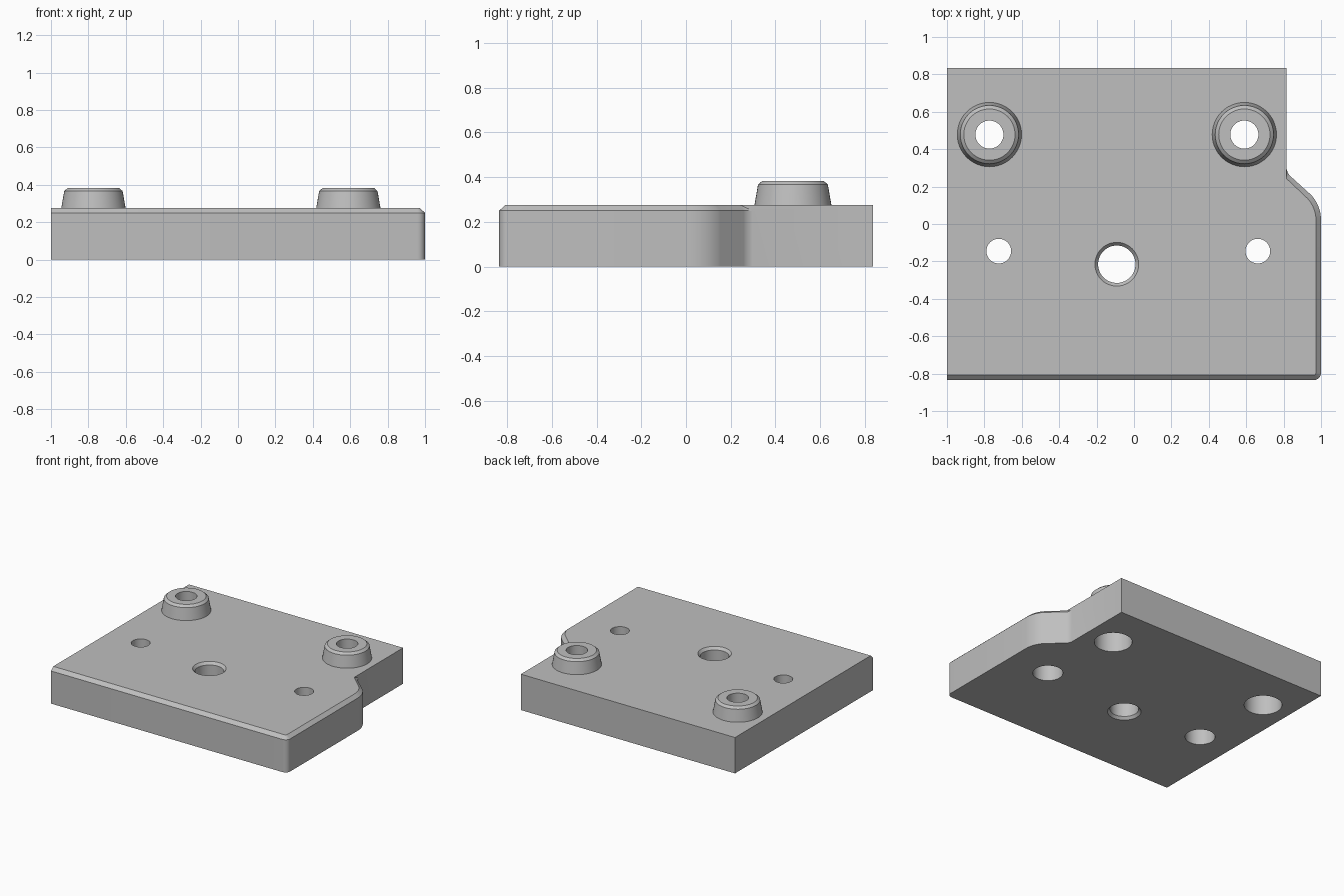
import bpy, bmesh
from math import cos, sin, pi, radians

cube = bpy.data.objects.get("Cube")
if cube:
    bpy.data.objects.remove(cube)

SEGMENTS = 48
TOP, SHOULDER, CHAMFER = 0.275, 0.25, 0.027
STEP_X, HALF_Y = 0.815, 0.835

gray = bpy.data.materials.new("light gray metal")
gray.use_nodes = True
gray.diffuse_color = (0.52, 0.52, 0.52, 1)
gray.node_tree.nodes["Principled BSDF"].inputs["Base Color"].default_value = gray.diffuse_color


def finish(name, bm):
    """Turn a bmesh into a named, coloured object."""
    bmesh.ops.recalc_face_normals(bm, faces=bm.faces)
    mesh = bpy.data.meshes.new(name)
    bm.to_mesh(mesh)
    bm.free()
    mesh.materials.append(gray)
    obj = bpy.data.objects.new(name, mesh)
    bpy.context.collection.objects.link(obj)
    return obj


def smooth(obj):
    bpy.ops.object.select_all(action='DESELECT')
    obj.select_set(True)
    bpy.context.view_layer.objects.active = obj
    bpy.ops.object.shade_smooth_by_angle(angle=radians(25))


def lathe(name, profile, centre, ring):
    """Revolve (radius, z) points; ring closes the profile, otherwise ends are capped."""
    bm = bmesh.new()
    loops = []
    for r, z in profile:
        angles = [2 * pi * i / SEGMENTS for i in range(SEGMENTS)]
        loops.append([bm.verts.new((centre[0] + r * cos(a), centre[1] + r * sin(a), z)) for a in angles])
    pairs = list(zip(loops, loops[1:]))
    if ring:
        pairs.append((loops[-1], loops[0]))
    else:
        bm.faces.new(loops[0])
        bm.faces.new(loops[-1])
    for a, b in pairs:
        for i in range(SEGMENTS):
            j = (i + 1) % SEGMENTS
            bm.faces.new((a[i], a[j], b[j], b[i]))
    return finish(name, bm)


def arc(cx, cy, r, start, end, steps):
    angles = [radians(start + (end - start) * i / steps) for i in range(steps + 1)]
    return [(cx + r * cos(a), cy + r * sin(a)) for a in angles]


# Chamfered edge: front left, rounded front corner, side bulge, concave run-out
def edge_path(inset):
    path = [(-1, -HALF_Y + inset)]
    path += arc(0.96, -0.795, 0.04 - inset, -90, 0, 6)
    path += arc(0.8, 0.02, 0.2 - inset, 0, 42, 10)
    if inset:
        return path + [(STEP_X, 0.243)]
    return path + arc(0.894, 0.311, 0.08, 222, 190, 5)


# Plate body
bm = bmesh.new()
low = [bm.verts.new((x, y, 0)) for x, y in edge_path(0)]
mid = [bm.verts.new((x, y, SHOULDER)) for x, y in edge_path(0)]
high = [bm.verts.new((x, y, TOP)) for x, y in edge_path(CHAMFER)]
back = [(STEP_X, HALF_Y), (-1, HALF_Y)]
low_right, low_left = [bm.verts.new((x, y, 0)) for x, y in back]
top_right, top_left = [bm.verts.new((x, y, TOP)) for x, y in back]
for i in range(len(low) - 1):
    bm.faces.new((low[i], low[i + 1], mid[i + 1], mid[i]))
    j, k = min(i, len(high) - 1), min(i + 1, len(high) - 1)
    corners = [mid[i], mid[i + 1], high[k]]
    if j != k:
        corners.append(high[j])
    bm.faces.new(corners)
bm.faces.new((low[-1], low_right, top_right, high[-1], mid[-1]))
bm.faces.new((low_right, low_left, top_left, top_right))
bm.faces.new((low_left, low[0], mid[0], high[0], top_left))
bm.faces.new(high + [top_right, top_left])
bm.faces.new(low + [low_right, low_left])
plate = finish("mounting_plate", bm)

# Holes: counterbored from below, plus a chamfered centre hole
bosses = {"left": (0.59, 0.478), "right": (-0.773, 0.478)}
screws = {"left": (0.662, -0.145), "right": (-0.723, -0.145)}


def counterbore(wide, narrow):
    return [(wide, -0.1), (wide, 0.17), (narrow, 0.17), (narrow, 0.5)]


cutters = [lathe("boss_cutter", counterbore(0.132, 0.075), c, False) for c in bosses.values()]
cutters += [lathe("screw_cutter", counterbore(0.105, 0.066), c, False) for c in screws.values()]
cutters.append(lathe("centre_cutter", [(0.117, -0.1), (0.117, 0), (0.1, 0.02), (0.1, TOP - 0.02),
                                       (0.117, TOP), (0.117, 0.5)], (-0.092, -0.215), False))
bpy.context.view_layer.objects.active = plate
for cutter in cutters:
    cutter.hide_render = True
    mod = plate.modifiers.new("hole", 'BOOLEAN')
    mod.operation = 'DIFFERENCE'
    mod.solver = 'EXACT'
    mod.object = cutter
    bpy.ops.object.modifier_apply(modifier=mod.name)
    bpy.data.objects.remove(cutter)
smooth(plate)

# Tapered raised bosses
for side, centre in bosses.items():
    profile = [(0.075, TOP), (0.172, TOP), (0.156, 0.367), (0.137, 0.383), (0.075, 0.383)]
    smooth(lathe(side + "_boss", profile, centre, True))
